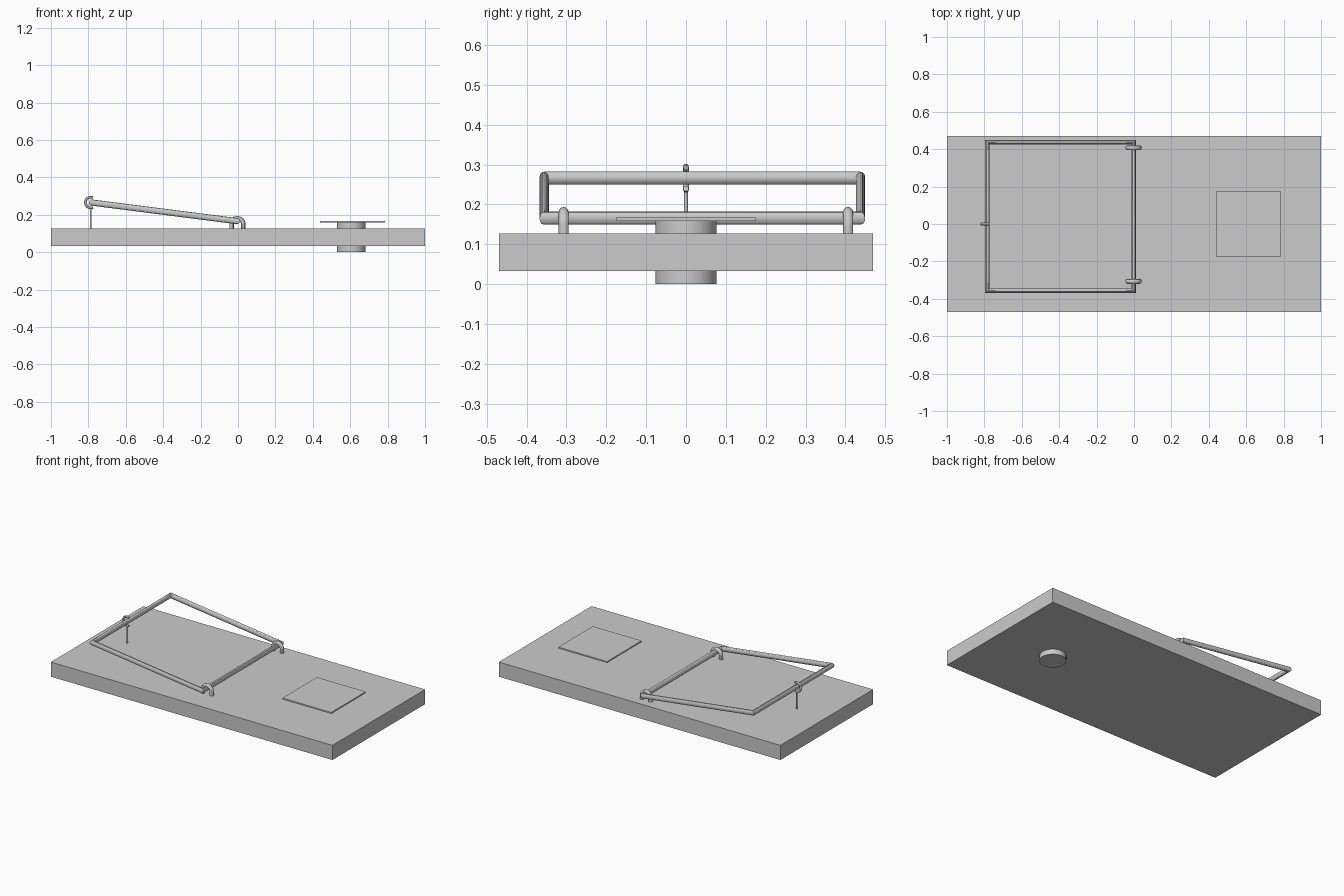
import bpy
from math import sin, cos, radians

if "Cube" in bpy.data.objects:
    bpy.data.objects.remove(bpy.data.objects["Cube"])


def box(name, lo, hi):
    bpy.ops.mesh.primitive_cube_add(size=1, location=[(a + b) / 2 for a, b in zip(lo, hi)])
    ob = bpy.context.object
    ob.name = name
    ob.scale = [b - a for a, b in zip(lo, hi)]
    bpy.ops.object.transform_apply(location=False, rotation=False, scale=True)
    return ob


def cylinder(name, radius, x, z0, z1, sides):
    bpy.ops.mesh.primitive_cylinder_add(vertices=sides, radius=radius, depth=z1 - z0,
                                        location=(x, 0, (z0 + z1) / 2))
    bpy.context.object.name = name
    bpy.ops.object.shade_smooth_by_angle()


def wire(name, points, radius, closed=False):
    """Round wire following a path, converted to mesh."""
    cu = bpy.data.curves.new(name, 'CURVE')
    cu.dimensions = '3D'
    cu.bevel_depth = radius
    cu.bevel_resolution = 4
    cu.use_fill_caps = True
    sp = cu.splines.new('POLY')
    sp.points.add(len(points) - 1)
    for p, co in zip(sp.points, points):
        p.co = (*co, 1)
    sp.use_cyclic_u = closed
    ob = bpy.data.objects.new(name, cu)
    bpy.context.collection.objects.link(ob)
    bpy.ops.object.select_all(action='DESELECT')
    ob.select_set(True)
    bpy.context.view_layer.objects.active = ob
    bpy.ops.object.convert(target='MESH')
    bpy.ops.object.shade_smooth_by_angle()


def arc(cx, y, cz, r, a0, a1, n=16):
    angles = [radians(a0 + (a1 - a0) * i / n) for i in range(n + 1)]
    return [(cx + r * cos(a), y, cz + r * sin(a)) for a in angles]


# Wooden board
box("board", (-1, -0.47, 0.033), (1, 0.47, 0.127))

# Bait plate on a post that runs through the board
cylinder("bait_post", 0.077, 0.605, 0, 0.163, 32)
box("bait_plate", (0.438, -0.175, 0.159), (0.785, 0.175, 0.168))

# Rectangular snap bar, tilted up toward the back
wire("snap_bar", [(-0.785, -0.356, 0.266), (-0.785, 0.438, 0.266),
                  (-0.002, 0.438, 0.166), (-0.002, -0.356, 0.166)], 0.0165, True)

# Staples holding the hinge side
for i, y in enumerate((-0.307, 0.407)):
    path = [(0.028, y, 0.115)] + arc(-0.003, y, 0.15, 0.031, 0, 180) + [(-0.034, y, 0.115)]
    wire(f"staple_{i + 1}", path, 0.0125)

# Catch: open hook around the raised bar, on a thin rod
wire("catch_hook", arc(-0.787, 0, 0.266, 0.029, 65, 295), 0.007)
cylinder("catch_rod", 0.005, -0.787, 0.11, 0.238, 12)
